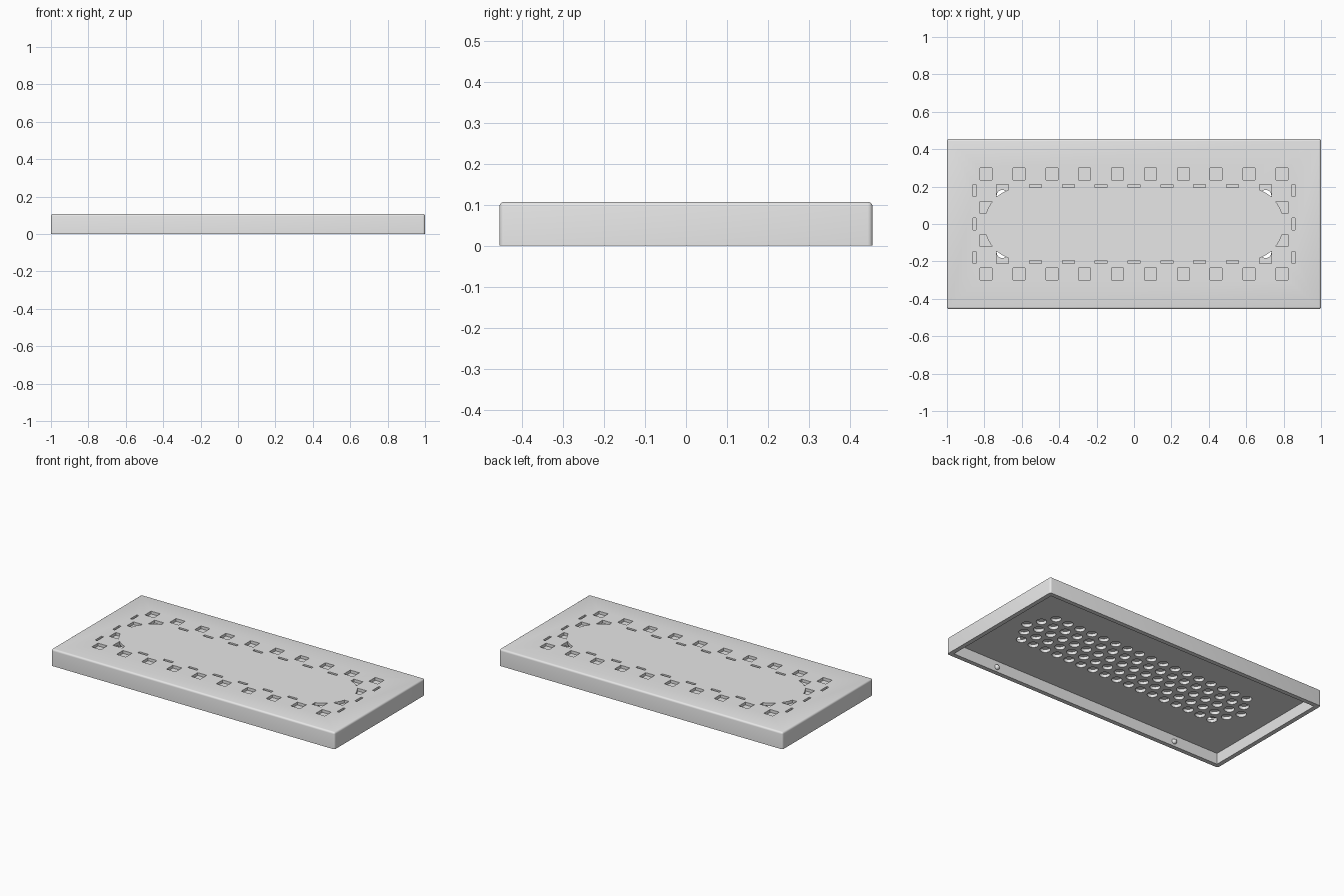
import bpy
import bmesh
import math
from mathutils import Matrix, Vector

cube = bpy.data.objects.get("Cube")
if cube:
    bpy.data.objects.remove(cube, do_unlink=True)

grey = bpy.data.materials.new("light_grey")
grey.use_nodes = True
COLOUR = (0.8, 0.8, 0.8, 1.0)
grey.diffuse_color = COLOUR
grey.node_tree.nodes["Principled BSDF"].inputs["Base Color"].default_value = COLOUR

HALF_X, HALF_Y, HEIGHT = 1.0, 0.455, 0.107
WALL, CEILING = 0.028, 0.07
OVAL_R, OVAL_C = 0.194, 0.605      # end radius and end centre of the solid oval
SQ, STEP = 0.032, 0.0878           # square half size and half pitch
PITCH, HOLE_R = 0.088, 0.03        # round hole spacing and radius


def finish(bm, name):
    bmesh.ops.recalc_face_normals(bm, faces=bm.faces)
    mesh = bpy.data.meshes.new(name)
    bm.to_mesh(mesh)
    bm.free()
    obj = bpy.data.objects.new(name, mesh)
    mesh.materials.append(grey)
    bpy.context.collection.objects.link(obj)
    return obj


def add_box(bm, x0, x1, y0, y1, z0, z1):
    centre = Vector((x0 + x1, y0 + y1, z0 + z1)) / 2
    size = Matrix.Diagonal((x1 - x0, y1 - y0, z1 - z0, 1))
    return bmesh.ops.create_cube(bm, size=1, matrix=Matrix.Translation(centre) @ size)


def add_prism(bm, outline, z0, z1):
    face = bm.faces.new([bm.verts.new((x, y, z0)) for x, y in outline])
    top = bmesh.ops.extrude_face_region(bm, geom=[face])["geom"]
    moved = [v for v in top if isinstance(v, bmesh.types.BMVert)]
    bmesh.ops.translate(bm, verts=moved, vec=(0, 0, z1 - z0))


def activate(obj):
    bpy.ops.object.select_all(action="DESELECT")
    obj.select_set(True)
    bpy.context.view_layer.objects.active = obj


def cut(target, cutter):
    mod = target.modifiers.new("cut", "BOOLEAN")
    mod.operation, mod.solver, mod.object = "DIFFERENCE", "EXACT", cutter
    activate(target)
    bpy.ops.object.modifier_apply(modifier=mod.name)
    bpy.data.objects.remove(cutter, do_unlink=True)


# Outer shell with rounded top and upright edges
bm = bmesh.new()
add_box(bm, -HALF_X, HALF_X, -HALF_Y, HALF_Y, 0, HEIGHT)
rounded = [e for e in bm.edges if max(v.co.z for v in e.verts) > 0.01]
bmesh.ops.bevel(bm, geom=rounded, offset=0.012, segments=4, profile=0.5,
                affect="EDGES")
cover = finish(bm, "cover")

# Hollow underside
bm = bmesh.new()
ix, iy = HALF_X - WALL, HALF_Y - WALL
add_box(bm, -ix, ix, -iy, iy, -0.1, CEILING)
cut(cover, finish(bm, "cavity_cutter"))

# Staggered square pockets around the solid oval, trimmed at the ends
bm = bmesh.new()
for row in range(-3, 4):
    for col in range(-10, 11):
        x, y = col * STEP, row * 0.089
        if (row + col) % 2 or abs(x) + abs(y) > 1.07:
            continue
        covered = math.hypot(max(abs(x) + SQ - OVAL_C, 0), abs(y) + SQ) < OVAL_R
        if not covered:
            add_box(bm, max(x - SQ, -0.861), min(x + SQ, 0.861),
                    y - SQ, y + SQ, HEIGHT - 0.018, HEIGHT + 0.02)
pockets = finish(bm, "pocket_cutter")

bm = bmesh.new()
outline = []
for side in (1, -1):
    for i in range(33):
        a = math.pi * (i / 32 - 0.5)
        outline.append((side * (OVAL_C + OVAL_R * math.cos(a)),
                        side * OVAL_R * math.sin(a)))
add_prism(bm, outline, 0, 0.3)
cut(pockets, finish(bm, "oval_cutter"))
cut(cover, pockets)

# Round blind holes under the oval in a honeycomb layout
bm = bmesh.new()
for row in range(-2, 3):
    count = 19 - abs(row)
    for i in range(count):
        x = (i - (count - 1) / 2) * PITCH
        y = row * PITCH * math.sqrt(3) / 2
        bmesh.ops.create_cone(bm, cap_ends=True, segments=24, radius1=HOLE_R,
                              radius2=HOLE_R, depth=0.04,
                              matrix=Matrix.Translation((x, y, CEILING - 0.001)))
cut(cover, finish(bm, "round_hole_cutter"))
activate(cover)
bpy.ops.object.shade_smooth_by_angle(angle=math.radians(35))

# Small snap bumps inside the long walls
for end, x in (("left", 0.655), ("right", -0.655)):
    for side, y in (("front", -iy), ("back", iy)):
        bm = bmesh.new()
        bmesh.ops.create_uvsphere(bm, u_segments=16, v_segments=10, radius=0.016,
                                  matrix=Matrix.Translation((x, y, 0.03)))
        bump = finish(bm, f"snap_bump_{side}_{end}")
        activate(bump)
        bpy.ops.object.shade_smooth_by_angle(angle=math.radians(35))
